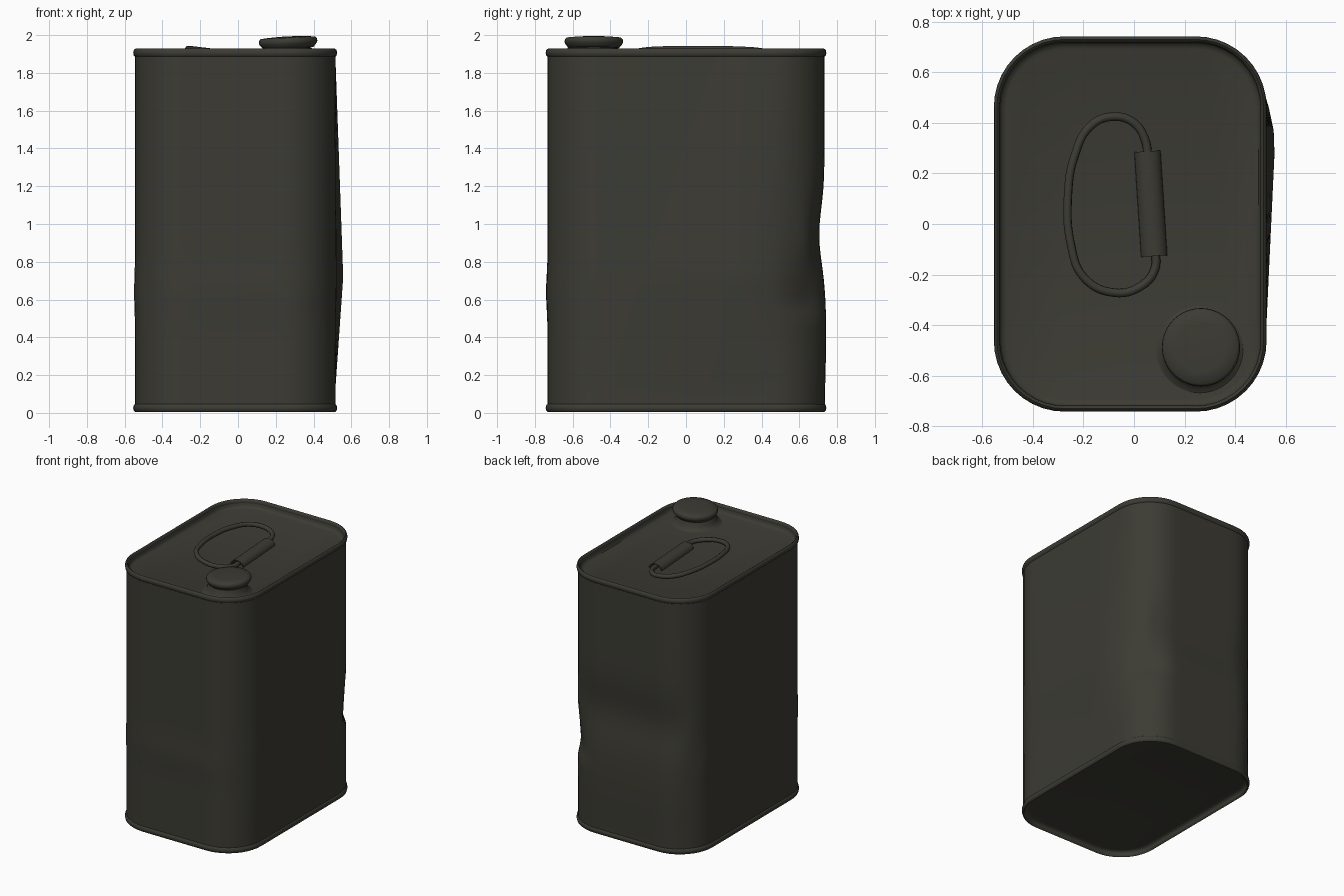
import bpy, bmesh, math
from mathutils import Vector, Matrix

cube = bpy.data.objects.get("Cube")
if cube:
    bpy.data.objects.remove(cube, do_unlink=True)

paint = bpy.data.materials.new("dark olive paint")
paint.use_nodes = True
colour = (0.045, 0.044, 0.034, 1)
paint.diffuse_color = colour
paint.node_tree.nodes["Principled BSDF"].inputs["Base Color"].default_value = colour

CX, HX, HY, R = -0.015, 0.53, 0.733, 0.27
PANEL = 1.868


def finish(name, bm, angle=40):
    bmesh.ops.recalc_face_normals(bm, faces=bm.faces)
    mesh = bpy.data.meshes.new(name)
    bm.to_mesh(mesh)
    bm.free()
    mesh.materials.append(paint)
    ob = bpy.data.objects.new(name, mesh)
    bpy.context.collection.objects.link(ob)
    bpy.ops.object.select_all(action='DESELECT')
    ob.select_set(True)
    bpy.context.view_layer.objects.active = ob
    bpy.ops.object.shade_smooth_by_angle(angle=math.radians(angle))
    return ob


def outline(grow=0.0, arc=10, side=10):
    """Rounded rectangle with points along the straight sides too."""
    pts = []
    r = R + grow
    for k, (sx, sy) in enumerate([(1, 1), (-1, 1), (-1, -1), (1, -1)]):
        c = Vector((CX + sx * (HX - R), sy * (HY - R)))
        for i in range(arc + 1):
            a = math.pi / 2 * (k + i / arc)
            pts.append(c + r * Vector((math.cos(a), math.sin(a))))
        a = math.pi / 2 * (k + 1)
        nxt = [(-1, 1), (-1, -1), (1, -1), (1, 1)][k]
        end = Vector((CX + nxt[0] * (HX - R), nxt[1] * (HY - R)))
        end += r * Vector((math.cos(a), math.sin(a)))
        start = pts[-1].copy()
        pts += [start.lerp(end, i / side) for i in range(1, side)]
    return pts


def bridge(bm, rings, closed=False):
    pairs = list(zip(rings, rings[1:]))
    if closed:
        pairs.append((rings[-1], rings[0]))
    for a, b in pairs:
        n = len(a)
        for i in range(n):
            bm.faces.new((a[i], a[(i + 1) % n], b[(i + 1) % n], b[i]))


def tent(v, low, peak, high):
    t = (v - low) / (peak - low) if v < peak else (high - v) / (high - peak)
    return max(0.0, t)


def bell(v, mid, width):
    return math.exp(-((v - mid) / width) ** 2)


def dent(p, z):
    """Bulging left wall, pushed-in back and shallow wall dents."""
    x, y = p
    corner = bell(x, 0.44, 0.12) * bell(y, 0.66, 0.13) * tent(z, 0.5, 0.59, 0.9)
    if x > 0.45:
        x += 0.045 * tent(z, 0.12, 0.72, 1.9) * tent(y, -0.6, 0.34, 0.56)
    if y > 0.64:
        push = min(1, (y - 0.64) / 0.07)
        y -= push * 0.028 * bell(z, 0.94, 0.2)
        y += push * 0.009 * bell(z, 0.42, 0.3)
    x -= 0.022 * corner
    y -= 0.022 * corner
    if y < -0.6:
        y -= 0.008 * bell(z, 0.64, 0.12) * bell(x, 0, 0.4)
    if x < -0.5:
        x -= 0.005 * bell(z, 0.64, 0.12)
    return Vector((x, y, z))


def loft(name, sections, cap=False):
    bm = bmesh.new()
    rings = [[bm.verts.new(dent(p, z)) for p in outline(g)] for g, z in sections]
    bridge(bm, rings)
    if cap:
        bm.faces.new(rings[-1])
    return finish(name, bm)


def rolled_rim(name, z, height):
    """Folded seam running around the can."""
    bm = bmesh.new()
    rings = []
    for i in range(8):
        a = math.tau * i / 8
        rings.append([bm.verts.new((p.x, p.y, z + height * math.sin(a)))
                      for p in outline(-0.002 + 0.012 * math.cos(a))])
    bridge(bm, rings, closed=True)
    return finish(name, bm, 60)


# Can body, seams and recessed end panels
loft("can_body", [(0, 0.03 + 1.87 * i / 44) for i in range(45)])
rolled_rim("top_rim", 1.906, 0.022)
rolled_rim("bottom_rim", 0.026, 0.022)
loft("top_panel", [(-0.01, 1.915), (-0.015, 1.885), (-0.022, 1.874), (-0.04, PANEL)], cap=True)
loft("bottom_panel", [(-0.01, 0.015), (-0.015, 0.03), (-0.022, 0.038), (-0.04, 0.042)], cap=True)


def lathe(name, profile, matrix, steps=40):
    bm = bmesh.new()
    rings = [[bm.verts.new((r * math.cos(math.tau * i / steps),
                            r * math.sin(math.tau * i / steps), z))
              for i in range(steps)] for r, z in profile]
    bridge(bm, rings)
    bm.faces.new(rings[-1])
    bm.transform(matrix)
    return finish(name, bm, 50)


# Flared filler neck and tilted cap
lathe("filler_neck", [(0.172, 0), (0.156, 0.008), (0.14, 0.025), (0.13, 0.066)],
      Matrix.Translation((0.26, -0.497, PANEL)))
lathe("filler_cap", [(0.12, 0.04), (0.134, 0.042), (0.142, 0.052), (0.152, 0.064),
                     (0.155, 0.074), (0.153, 0.087), (0.145, 0.096), (0.1, 0.1),
                     (0.03, 0.103)],
      Matrix.Translation((0.269, -0.488, 1.89)) @ Matrix.Rotation(-0.05, 4, 'Y'))

# Wire carrying handle, its free side raised above the panel
path = [(0.055, 0.26), (0.045, 0.33), (0.0, 0.40), (-0.08, 0.425), (-0.17, 0.39),
        (-0.235, 0.27), (-0.262, 0.1), (-0.25, -0.08), (-0.2, -0.21), (-0.08, -0.272),
        (0.03, -0.245), (0.082, -0.18), (0.085, -0.1)]
curve = bpy.data.curves.new("wire_handle", 'CURVE')
curve.dimensions = '3D'
curve.bevel_depth = 0.017
curve.bevel_resolution = 2
curve.resolution_u = 6
spline = curve.splines.new('BEZIER')
spline.bezier_points.add(len(path) - 1)
for point, (x, y) in zip(spline.bezier_points, path):
    point.co = (x, y, PANEL + 0.028 - 0.118 * x)
    point.handle_left_type = point.handle_right_type = 'AUTO'
curve.materials.append(paint)
handle = bpy.data.objects.new("wire_handle", curve)
bpy.context.collection.objects.link(handle)

# Half-round clip that holds the handle to the panel
bm = bmesh.new()
front, back = Vector((0.08, -0.127, PANEL)), Vector((0.053, 0.288, PANEL))
across = (back - front).cross(Vector((0, 0, 1))).normalized()
rows = []
for base in (front, back):
    for radius in (0.052, 0.044):
        rows.append([bm.verts.new(base + across * radius * math.cos(math.pi * i / 12)
                     + Vector((0, 0, radius * 0.8 * math.sin(math.pi * i / 12))))
                     for i in range(13)])
for a, b in ((0, 2), (1, 3), (0, 1), (2, 3)):
    for i in range(12):
        bm.faces.new((rows[a][i], rows[a][i + 1], rows[b][i + 1], rows[b][i]))
finish("handle_clip", bm)
